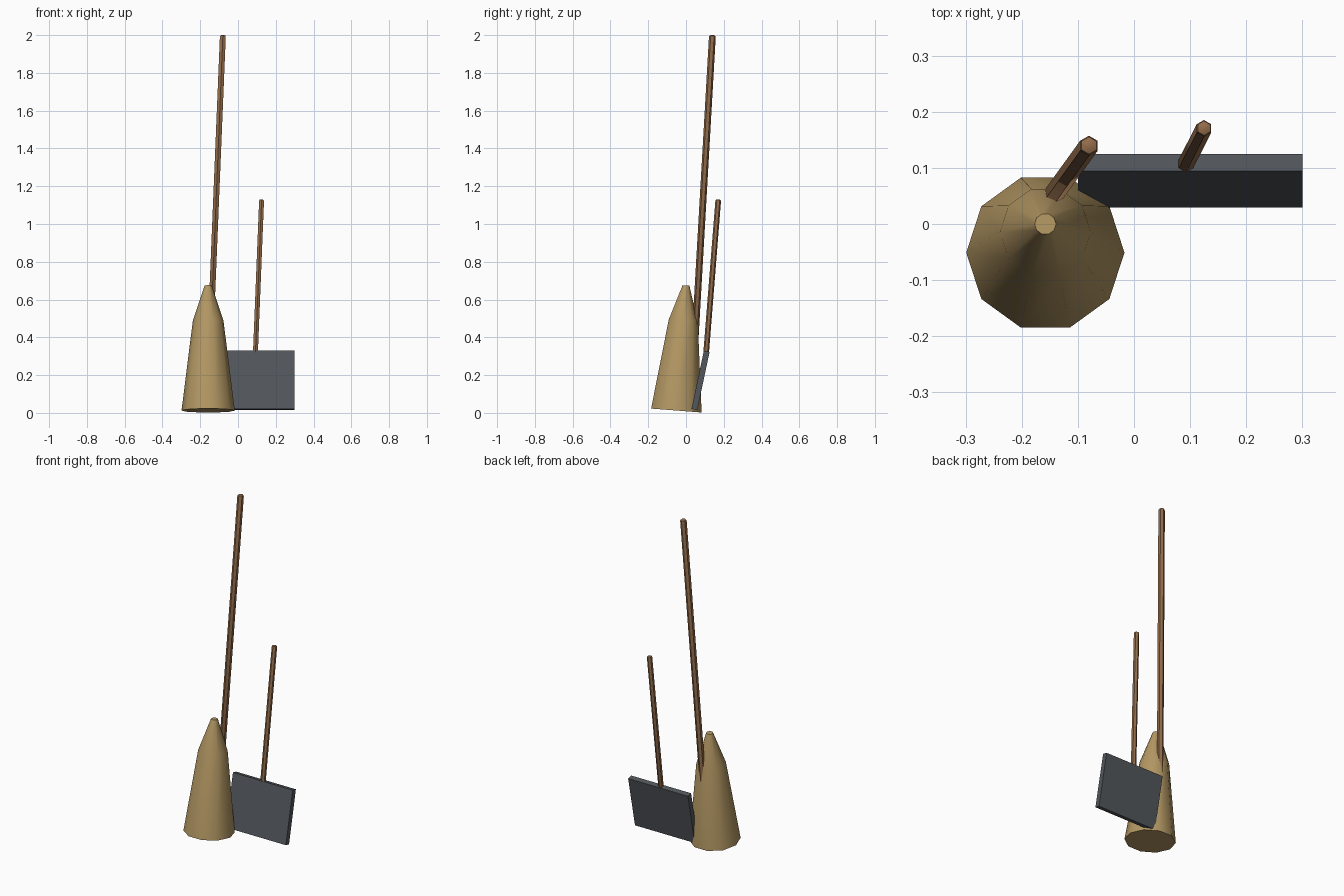
import bpy, bmesh, math
from mathutils import Vector, Matrix

if "Cube" in bpy.data.objects:
    bpy.data.objects.remove(bpy.data.objects["Cube"])


def material(name, color):
    m = bpy.data.materials.new(name)
    m.diffuse_color = (*color, 1)
    m.use_nodes = True
    m.node_tree.nodes["Principled BSDF"].inputs["Base Color"].default_value = m.diffuse_color
    return m


STRAW = material("straw", (0.45, 0.31, 0.125))
WOOD = material("wood", (0.29, 0.15, 0.07))
METAL = material("dark metal", (0.085, 0.096, 0.107))


def add_object(name, bm, mat):
    bmesh.ops.recalc_face_normals(bm, faces=bm.faces)
    mesh = bpy.data.meshes.new(name)
    bm.to_mesh(mesh)
    bm.free()
    mesh.materials.append(mat)
    ob = bpy.data.objects.new(name, mesh)
    bpy.context.collection.objects.link(ob)
    return ob


def lathe(name, start, end, profile, sides, mat, phase=0.0, smooth=40):
    """Rings of (radius, distance along axis) from start towards end."""
    start, end = Vector(start), Vector(end)
    d = (end - start).normalized()
    # Minimal rotation from z keeps the ring corners aligned with the x axis
    rot = Vector((0, 0, 1)).rotation_difference(d).to_matrix()
    bm = bmesh.new()
    rings = []
    for r, h in profile:
        ring = []
        for i in range(sides):
            a = phase + math.tau * i / sides
            p = Vector((r * math.cos(a), r * math.sin(a), h))
            ring.append(bm.verts.new(start + rot @ p))
        rings.append(ring)
    for a, b in zip(rings, rings[1:]):
        for i in range(sides):
            j = (i + 1) % sides
            bm.faces.new((a[i], a[j], b[j], b[i]))
    bm.faces.new(rings[0][::-1])
    bm.faces.new(rings[-1])
    ob = add_object(name, bm, mat)
    bpy.ops.object.select_all(action='DESELECT')
    ob.select_set(True)
    bpy.context.view_layer.objects.active = ob
    bpy.ops.object.shade_smooth_by_angle(angle=math.radians(smooth))
    return ob


def pole(name, start, end, r):
    """Hexagonal stick with slightly rounded ends."""
    n = (Vector(end) - Vector(start)).length
    profile = [(r * 0.6, 0), (r, r * 0.6), (r, n - r * 0.6),
               (r * 0.85, n - r * 0.2), (r * 0.4, n)]
    return lathe(name, start, end, profile, 6, WOOD, math.pi / 6, 30)


# Straw broom head, leaning back
lathe("broom_head", (-0.158, -0.051, 0.0125), (-0.158, 0.0, 0.675),
      [(0.141, 0), (0.081, 0.478), (0.019, 0.664)], 10, STRAW)

# Broom handle and dustpan handle
pole("broom_handle", (-0.150, 0.043, 0.30), (-0.080, 0.140, 2.0), 0.018)
pole("pan_handle", (0.091, 0.104, 0.285), (0.125, 0.171, 1.13), 0.015)

# Tilted flat pan
bm = bmesh.new()
bmesh.ops.create_cube(bm, size=1)
bm.transform(Matrix.Translation((0.10, 0.077, 0.172))
             @ Matrix.Rotation(math.radians(-12), 4, 'X')
             @ Matrix.Diagonal((0.40, 0.031, 0.315, 1)))
add_object("pan_plate", bm, METAL)
